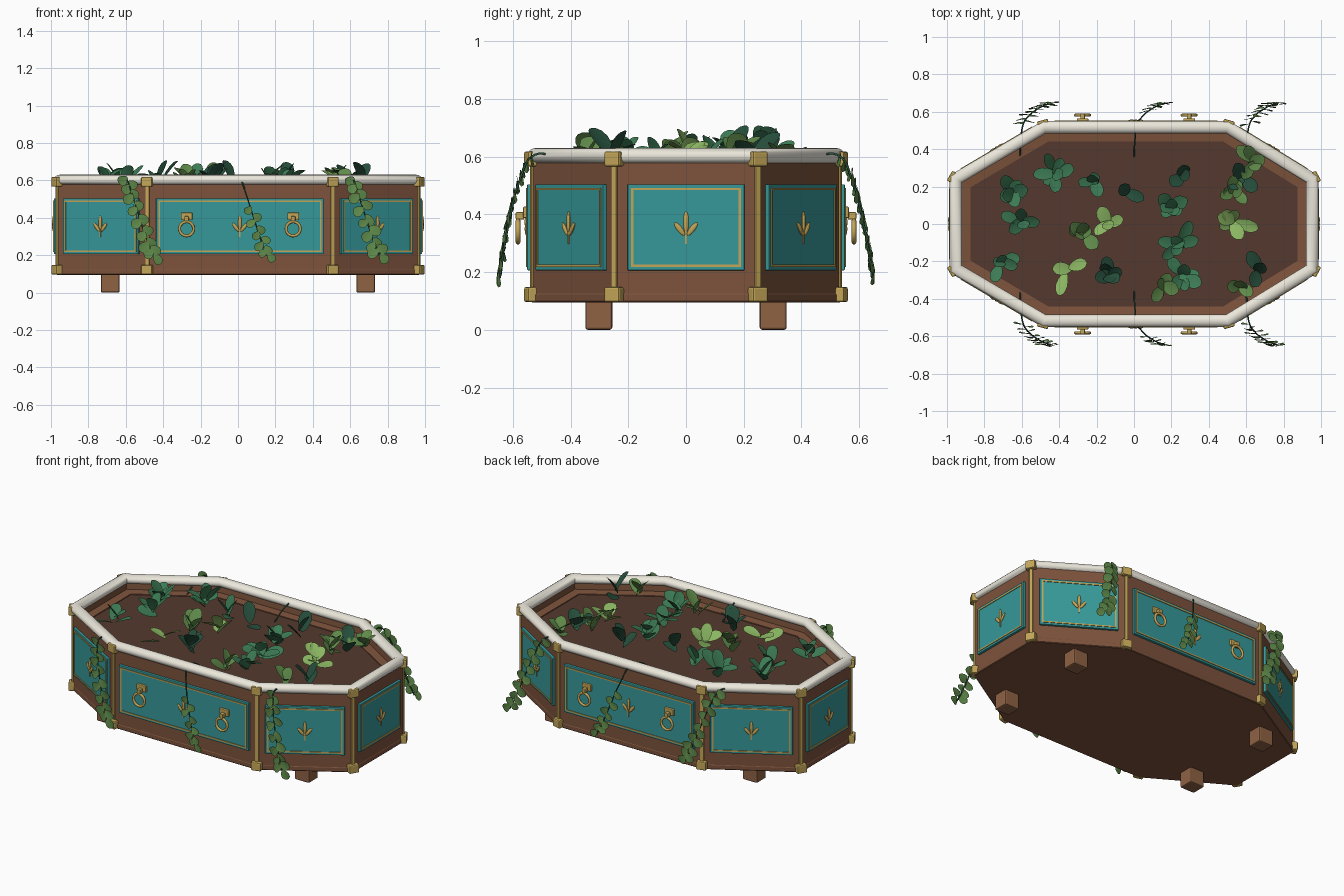
import bpy, bmesh, math, random
from mathutils import Vector, Matrix

if "Cube" in bpy.data.objects:
    bpy.data.objects.remove(bpy.data.objects["Cube"])

random.seed(4)

def mat(name, hexcol):
    m = bpy.data.materials.new(name)
    c = [int(hexcol[i:i + 2], 16) / 255 for i in (0, 2, 4)]
    m.diffuse_color = [((x + .055) / 1.055) ** 2.4 for x in c] + [1]
    m.use_nodes = True
    m.node_tree.nodes["Principled BSDF"].inputs["Base Color"].default_value = m.diffuse_color
    return m

WOOD, SOIL, GOLD = mat("wood", "7d533c"), mat("soil", "53392d"), mat("brass", "c4a658")
TEAL, CREAM, FOOT = mat("teal", "37999a"), mat("cream", "ece8dc"), mat("foot_wood", "8f6244")
GREENS = [mat("leaf_dark", "264f3c"), mat("leaf_mid", "3c7a54"),
          mat("leaf_olive", "5f8a4a"), mat("leaf_light", "8ab662")]

def finish(name, bm, mats, smooth=False):
    bmesh.ops.recalc_face_normals(bm, faces=bm.faces)
    me = bpy.data.meshes.new(name)
    bm.to_mesh(me)
    bm.free()
    for m in mats:
        me.materials.append(m)
    if smooth:
        me.shade_smooth()
    ob = bpy.data.objects.new(name, me)
    bpy.context.collection.objects.link(ob)
    return ob

def add_box(bm, c, s):
    bmesh.ops.create_cube(bm, size=1, matrix=Matrix.Translation(c) @ Matrix.Diagonal((*s, 1)))

def box(name, c, s, m, M=Matrix(), bevel=0):
    bm = bmesh.new()
    add_box(bm, c, s)
    if bevel:
        bmesh.ops.bevel(bm, geom=bm.edges[:], offset=bevel, segments=2, affect='EDGES', profile=.5)
    bm.transform(M)
    return finish(name, bm, [m])

# Octagon outline, counter-clockwise, with mitred offsetting
OUT = [Vector(p) for p in ((-.485, -.535), (.505, -.535), (.97, -.25), (.97, .25),
                           (.505, .535), (-.485, .535), (-.97, .25), (-.97, -.25))]
N = len(OUT)

def normal(i):
    d = (OUT[(i + 1) % N] - OUT[i % N]).normalized()
    return Vector((d.y, -d.x))

def offset(d):
    return [OUT[i] + d * (normal(i - 1) + normal(i)) / (1 + normal(i - 1).dot(normal(i)))
            for i in range(N)]

def sweep(name, profile, m, closed=False, smooth=False):
    bm = bmesh.new()
    rings = [[bm.verts.new((p.x, p.y, z)) for p in offset(d)] for d, z in profile]
    pairs = list(zip(rings, rings[1:])) + ([(rings[-1], rings[0])] if closed else [])
    for a, b in pairs:
        for i in range(N):
            bm.faces.new((a[i], a[(i + 1) % N], b[(i + 1) % N], b[i]))
    if not closed:
        bm.faces.new(rings[0])
        bm.faces.new(rings[-1])
    ob = finish(name, bm, [m], smooth)
    if smooth:
        ob.data.set_sharp_from_angle(angle=math.radians(30))

# Trough, soil and padded rim
sweep("planter_body", [(-.002, .095), (.002, .099), (.002, .122), (0, .125), (0, .6),
                       (-.042, .6), (-.046, .55), (-.095, .545), (-.095, .5)], WOOD)
sweep("soil", [(-.1, .48), (-.094, .54)], SOIL)
sweep("rim", [(-.017 + .033 * math.cos(a), .602 + .028 * math.sin(a))
              for a in (k * math.tau / 16 for k in range(16))], CREAM, True, True)

# Feet
for x in (-.683, .683):
    for y in (-.302, .302):
        box("foot", (x, y, .055), (.1, .093, .11), FOOT, bevel=.008)

# Brass corner posts with caps
for i, p in enumerate(offset(-.017)):
    n = normal(i - 1) + normal(i)
    M = Matrix.Translation((p.x, p.y, 0)) @ Matrix.Rotation(math.atan2(n.y, n.x), 4, 'Z')
    box("corner_post", (.013, 0, .355), (.018, .021, .45), GOLD, M, .003)
    for z in (.122, .592):
        box("corner_cap", (.007, 0, z), (.062, .06, .052), GOLD, M, .007)

# Panels: local x along the face, -y outward
def panel(i):
    a, b = OUT[i], OUT[(i + 1) % N]
    d, c = b - a, (a + b) / 2
    M = Matrix.Translation((c.x, c.y, .355)) @ Matrix.Rotation(math.atan2(d.y, d.x), 4, 'Z')
    w, h = d.length - .095, .298
    box("panel", (0, -.004, 0), (w, .022, h), TEAL, M, .003)
    bm = bmesh.new()
    for s in (-1, 1):
        add_box(bm, (0, -.014, s * (h / 2 - .016)), (w - .024, .01, .008))
        add_box(bm, (s * (w / 2 - .016), -.014, 0), (.008, .01, h - .024))
    bm.transform(M)
    finish("panel_inlay", bm, [GOLD])
    # three-leaf emblem
    bm = bmesh.new()
    for x, z, ang, l in ((0, .018, 0, .038), (-.022, -.006, -38, .028), (.022, -.006, 38, .028)):
        R = Matrix.Translation((x, -.017, z)) @ Matrix.Rotation(math.radians(ang), 4, 'Y')
        bmesh.ops.create_uvsphere(bm, u_segments=10, v_segments=8, radius=1,
                                  matrix=R @ Matrix.Diagonal((.01, .007, l, 1)))
    add_box(bm, (0, -.016, -.035), (.007, .008, .046))
    bm.transform(M)
    finish("panel_emblem", bm, [GOLD])
    # ring pulls on the long sides
    if w > .8:
        for x in (-.285, .285):
            box("ring_plate", (x, -.02, .052), (.062, .018, .04), GOLD, M, .004)
            box("ring_lug", (x, -.04, .04), (.024, .03, .026), GOLD, M, .004)
            bpy.ops.mesh.primitive_torus_add(major_radius=.038, minor_radius=.008,
                                             major_segments=24, minor_segments=8)
            ob = bpy.context.object
            ob.name = "ring_pull"
            ob.data.materials.append(GOLD)
            ob.data.shade_smooth()
            ob.matrix_world = (M @ Matrix.Translation((x, -.047, -.014))
                               @ Matrix.Rotation(math.pi / 2, 4, 'X'))

for i in range(N):
    panel(i)

# Folded, rounded leaf blade
def leaf(bm, base, direc, face, length, width):
    d = direc.normalized()
    s = face.cross(d).normalized()
    n = d.cross(s)
    rows = []
    for t, w in ((0, .12), (.12, .5), (.35, .85), (.62, 1), (.82, .85), (.94, .55), (1, .15)):
        c = base + d * (t * length) - n * (.1 * length * t * t)
        h = w * width / 2
        rows.append([bm.verts.new(v) for v in (c - s * h + n * h * .2, c, c + s * h + n * h * .2)])
    for a, b in zip(rows, rows[1:]):
        for k in (0, 1):
            bm.faces.new((a[k], a[k + 1], b[k + 1], b[k]))

# Leaf clumps: x, y, number of leaves, colour
CLUMPS = ((-.65, .16, 8, 1), (-.71, -.2, 5, 1), (-.6, .01, 5, 1), (-.42, .27, 7, 1),
          (-.22, .24, 4, 1), (-.04, .17, 2, 0), (-.28, -.05, 6, 2), (-.14, .0, 4, 3),
          (-.36, -.24, 3, 3), (-.13, -.28, 6, 0), (.2, .09, 7, 1), (.26, .26, 3, 0),
          (.24, -.11, 7, 1), (.26, -.28, 6, 1), (.16, -.33, 4, 2), (.53, .18, 6, 2),
          (.64, .33, 5, 2), (.52, .02, 6, 3), (.67, -.24, 3, 0), (.57, -.33, 3, 2),
          (.57, .25, 3, 0))
for x, y, count, col in CLUMPS:
    bm = bmesh.new()
    a0 = random.uniform(0, math.tau)
    for k in range(count):
        a = a0 + k * math.tau / count + random.uniform(-.5, .5)
        e = math.radians(random.uniform(15, 75))
        out = Vector((math.cos(a), math.sin(a), 0))
        d = out * math.cos(e) + Vector((0, 0, math.sin(e)))
        face = Vector((0, 0, 1)) * math.cos(e) - out * math.sin(e)
        face += Vector((random.uniform(-.5, .5), random.uniform(-.5, .5), 0))
        base = Vector((x, y, random.uniform(.55, .6))) - out * random.uniform(-.02, .03)
        leaf(bm, base, d, face, random.uniform(.1, .135), random.uniform(.065, .08))
    finish("leaf_clump", bm, [GREENS[col]], True)

# Trailing vines over the rim: x drift, outward y, z
PATH = [Vector(p) for p in ((0, .36, .54), (.005, .45, .595), (.015, .525, .606), (.045, .575, .52),
                            (.09, .612, .38), (.13, .634, .26), (.165, .645, .18))]

def along(t):
    k = min(int(t), len(PATH) - 2)
    return PATH[k].lerp(PATH[k + 1], t - k)

for side in (-1, 1):
    for x0 in (-.61, 0, .6):
        pts = [Vector((x0 + p.x, side * p.y, p.z)) for p in PATH]
        cu = bpy.data.curves.new("vine_stem", 'CURVE')
        cu.dimensions = '3D'
        cu.bevel_depth, cu.bevel_resolution = .004, 1
        sp = cu.splines.new('BEZIER')
        sp.bezier_points.add(len(pts) - 1)
        for b, p in zip(sp.bezier_points, pts):
            b.co = p
            b.handle_left_type = b.handle_right_type = 'AUTO'
        cu.resolution_u = 5
        cu.materials.append(GREENS[0])
        bpy.context.collection.objects.link(bpy.data.objects.new("vine_stem", cu))
        # broad drooping leaves, alternating either side of the stem
        bm = bmesh.new()
        start = 3.6 if x0 == 0 else 2.1
        count = 10 if x0 == 0 else 16
        for k in range(count):
            p = along(start + (5.9 - start) * k / (count - 1))
            s = 1 if k % 2 else -1
            d = Vector((s * random.uniform(.4, .8), side * random.uniform(-.1, .1),
                        random.uniform(-.9, -.3)))
            big = .85 if x0 == 0 else 1
            leaf(bm, Vector((x0 + p.x, side * (p.y + .005), p.z + .02)), d,
                 Vector((random.uniform(-.25, .25), side, .15)),
                 big * random.uniform(.055, .07), big * random.uniform(.048, .06))
        finish("vine_leaves", bm, [GREENS[2]], True)
